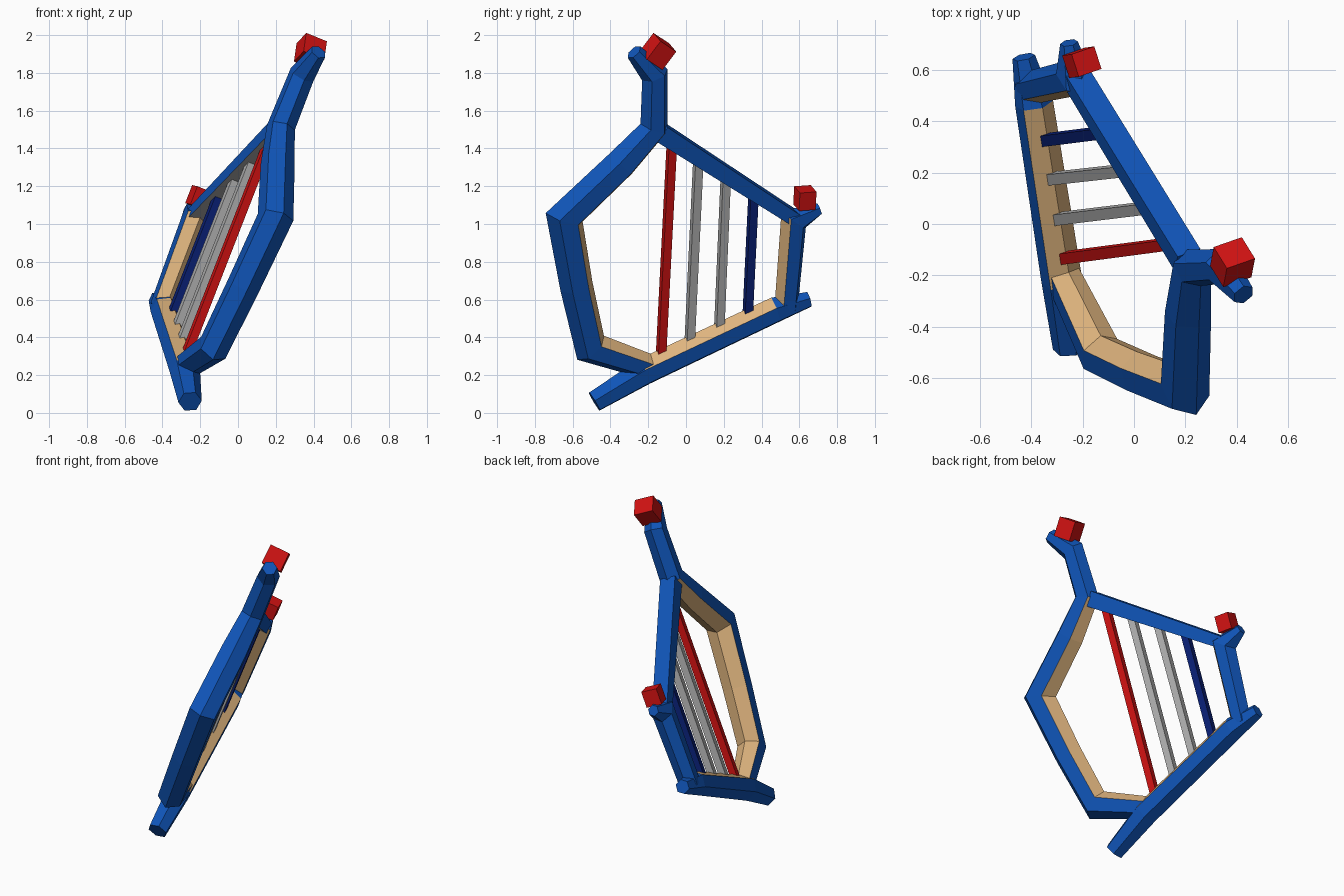
import bpy, bmesh, math
from mathutils import Vector

if "Cube" in bpy.data.objects:
    bpy.data.objects.remove(bpy.data.objects["Cube"])


def mat(name, r, g, b):
    m = bpy.data.materials.new(name)
    m.diffuse_color = (r, g, b, 1)
    m.use_nodes = True
    m.node_tree.nodes["Principled BSDF"].inputs["Base Color"].default_value = m.diffuse_color
    return m


BLUE = mat("blue", .005, .09, .48)
TAN = mat("tan", .74, .46, .21)
RED = mat("red", .64, .006, .006)
GREY = mat("grey", .46, .46, .46)
NAVY = mat("navy", .003, .015, .19)

# The whole lyre lies in one leaning plane: x follows from y and z
B, C, A = -.348, .407, -.447
N = Vector((1, -B, -C)).normalized()


def on_plane(y, z):
    return Vector((A + B * y + C * z, y, z))


HEX = [(math.cos(k * math.pi / 3), math.sin(k * math.pi / 3)) for k in range(6)]
BOX = [(1, -1), (1, 1), (-1, 1), (-1, -1)]


def sweep(name, path, profile, colour, inner=None, inner_segments=(), depth=None):
    """Sweep a profile along (y, z, radius) points; inner-facing sides may get a second colour."""
    pts = [on_plane(y, z) for y, z, r in path]
    bm = bmesh.new()
    rings = []
    for i, c in enumerate(pts):
        t0 = (c - pts[i - 1]).normalized() if i else None
        t1 = (pts[i + 1] - c).normalized() if i < len(pts) - 1 else None
        t0, t1 = t0 or t1, t1 or t0
        t = (t0 + t1).normalized()
        p = N.cross(t) / max(t.dot(t1), .6)
        r = path[i][2]
        rings.append([bm.verts.new(c + p * a * r + N * b * (depth or r)) for a, b in profile])
    n = len(profile)
    for s in range(len(rings) - 1):
        for k in range(n):
            j = (k + 1) % n
            f = bm.faces.new((rings[s][k], rings[s][j], rings[s + 1][j], rings[s + 1][k]))
            if s in inner_segments and profile[k][0] + profile[j][0] > 1.2:
                f.material_index = 1
    bm.faces.new(rings[0])
    bm.faces.new(rings[-1])
    bmesh.ops.recalc_face_normals(bm, faces=bm.faces)
    me = bpy.data.meshes.new(name)
    bm.to_mesh(me)
    bm.free()
    me.materials.append(colour)
    if inner:
        me.materials.append(inner)
    ob = bpy.data.objects.new(name, me)
    bpy.context.collection.objects.link(ob)
    return ob


# Frame: long curved arm, base bar and short post, tan on the inside
sweep("long_arm", [(-.275, 1.91, .045), (-.165, 1.79, .07), (-.17, 1.51, .075), (-.345, 1.32, .09),
                   (-.645, 1.035, .095), (-.58, .67, .09), (-.505, .345, .085), (-.2, .245, .07)],
      HEX, BLUE, TAN, range(2, 7))
sweep("base_bar", [(-.485, .06, .062), (-.22, .22, .08), (.47, .545, .075), (.65, .6, .045)],
      HEX, BLUE, TAN, [1])
sweep("short_post", [(.53, .56, .065), (.57, 1.025, .072), (.705, 1.08, .035)],
      HEX, BLUE, TAN, [0])

# Crossbar with a grey underside
sweep("crossbar", [(.57, 1.035, .036), (-.14, 1.49, .048)], BOX, BLUE, GREY, [0], depth=.05)

# Strings
for name, y0, z0, y1, z1, m in (("red_string", -.135, .25, -.075, 1.42, RED),
                                ("grey_string_low", .018, .34, .065, 1.33, GREY),
                                ("grey_string_high", .175, .42, .21, 1.23, GREY),
                                ("navy_string", .325, .48, .357, 1.14, NAVY)):
    sweep(name, [(y0, z0, .022), (y1, z1, .022)], BOX, m)

# Red tuning knobs
sweep("top_knob", [(-.185, 1.865, .056), (-.112, 1.962, .056)], BOX, RED, depth=.062)
sweep("post_knob", [(.627, 1.09, .046), (.632, 1.185, .046)], BOX, RED, depth=.05)
